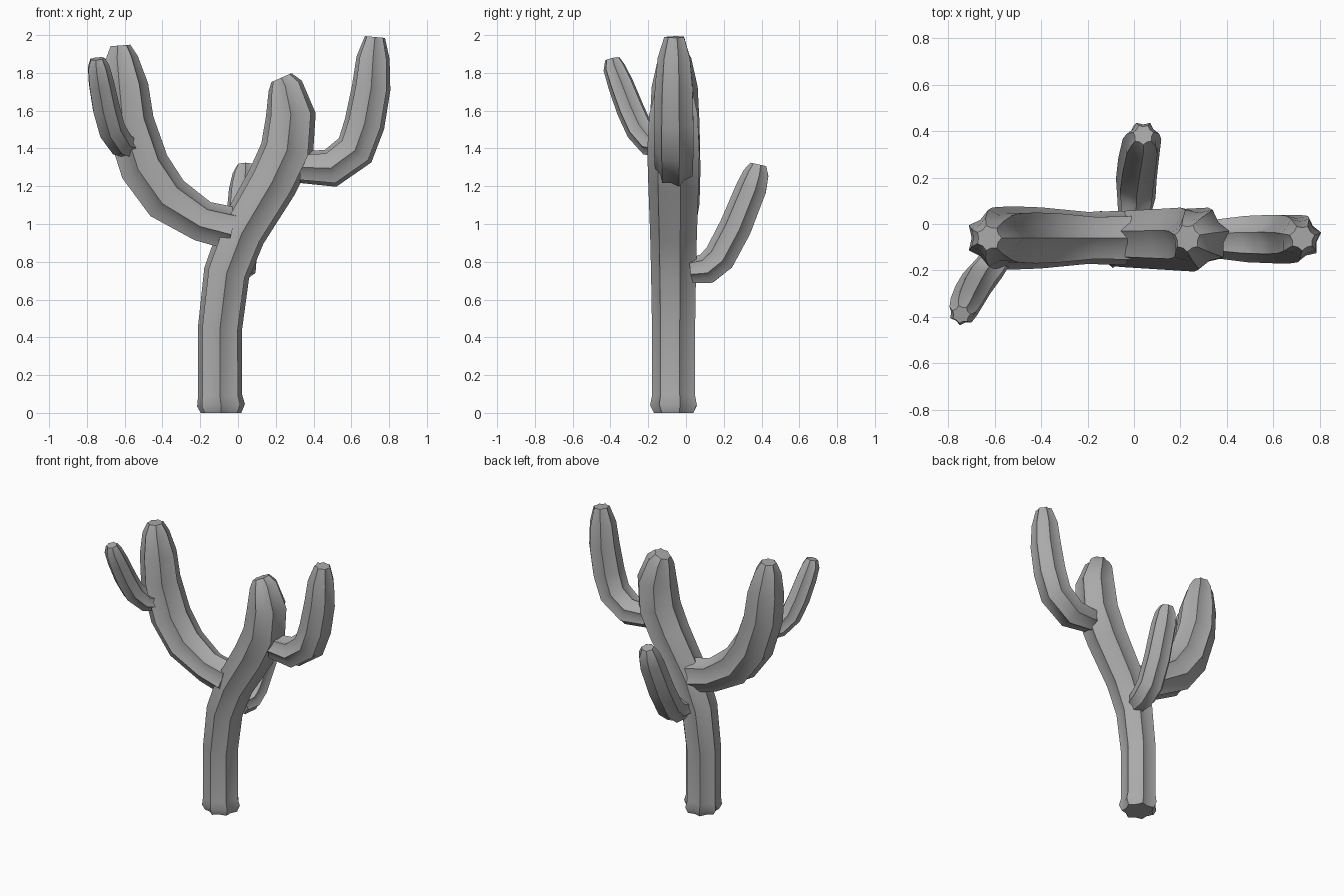
import bpy, math
from mathutils import Vector

if "Cube" in bpy.data.objects:
    bpy.data.objects.remove(bpy.data.objects["Cube"], do_unlink=True)

RIBS = 7
VALLEY = 0.8

grey = bpy.data.materials.new("matte_grey")
grey.use_nodes = True
colour = (0.4, 0.4, 0.4, 1)
grey.diffuse_color = colour
grey.node_tree.nodes["Principled BSDF"].inputs["Base Color"].default_value = colour


def ribbed_limb(name, side, points, turn=0.0):
    """Star-shaped tube through (x, y, z, ridge radius); side is across the bend."""
    path = [Vector(p[:3]) for p in points]
    side = Vector(side).normalized()
    verts, faces = [], []
    count = RIBS * 2
    for i, centre in enumerate(path):
        ahead = (path[min(i + 1, len(path) - 1)] - centre).normalized()
        behind = (centre - path[max(i - 1, 0)]).normalized()
        tangent = (ahead + behind).normalized()
        across = (side - tangent * side.dot(tangent)).normalized()
        outward = across.cross(tangent)
        for k in range(count):
            a = turn + math.tau * k / count
            r = points[i][3] * (VALLEY if k % 2 else 1)
            verts.append(centre + r * (math.cos(a) * outward + math.sin(a) * across))
    for i in range(len(path) - 1):
        for k in range(count):
            n = (k + 1) % count
            a, b = i * count, (i + 1) * count
            faces.append((a + k, a + n, b + n, b + k))
    faces.append(tuple(reversed(range(count))))
    faces.append(tuple(range(len(verts) - count, len(verts))))

    mesh = bpy.data.meshes.new(name)
    mesh.from_pydata(verts, [], faces)
    mesh.materials.append(grey)
    obj = bpy.data.objects.new(name, mesh)
    bpy.context.collection.objects.link(obj)
    bpy.ops.object.select_all(action="DESELECT")
    obj.select_set(True)
    bpy.context.view_layer.objects.active = obj
    bpy.ops.object.shade_smooth_by_angle(angle=math.radians(42))
    return obj


Y = -0.06

# Leaning main stem
ribbed_limb("trunk", (0, -1, 0), [
    (-.09, Y, 0, .11), (-.09, Y, .04, .13), (-.095, Y, .09, .12), (-.095, Y, .45, .12),
    (-.06, Y, .74, .125), (.02, Y, .95, .13), (.18, Y, 1.22, .14), (.26, Y, 1.39, .145),
    (.28, Y, 1.58, .135), (.25, Y, 1.73, .095), (.23, Y, 1.775, .06)], math.pi / 2)

# Large arm on the model's right
ribbed_limb("right_arm", (0, 1, 0), [
    (-.03, Y, .97, .12), (-.19, Y, 1.01, .115), (-.38, Y, 1.13, .135), (-.5, Y, 1.3, .14),
    (-.58, Y, 1.54, .135), (-.6, Y, 1.73, .125), (-.62, Y, 1.88, .09), (-.625, Y, 1.945, .055)])

# Arm on the model's left
ribbed_limb("left_arm", (0, -1, 0), [
    (.33, Y, 1.3, .085), (.49, Y, 1.295, .105), (.62, Y, 1.39, .11), (.67, Y, 1.53, .11),
    (.705, Y, 1.72, .105), (.715, Y, 1.88, .09), (.725, Y, 1.99, .055)], math.pi / 2)

# Low arm at the back
ribbed_limb("back_arm", (1, 0, 0), [
    (0, .03, .75, .07), (.01, .11, .76, .085), (.01, .18, .82, .09), (.02, .265, .98, .09),
    (.035, .35, 1.19, .085), (.04, .375, 1.27, .07), (.04, .385, 1.315, .045)])

# Small offshoot at the front of the large arm
ribbed_limb("front_offshoot", (-.8, .6, 0), [
    (-.575, -.12, 1.41, .065), (-.62, -.185, 1.425, .07), (-.67, -.245, 1.5, .075),
    (-.7, -.295, 1.61, .075), (-.725, -.345, 1.74, .07), (-.74, -.38, 1.83, .06),
    (-.745, -.39, 1.875, .04)])
